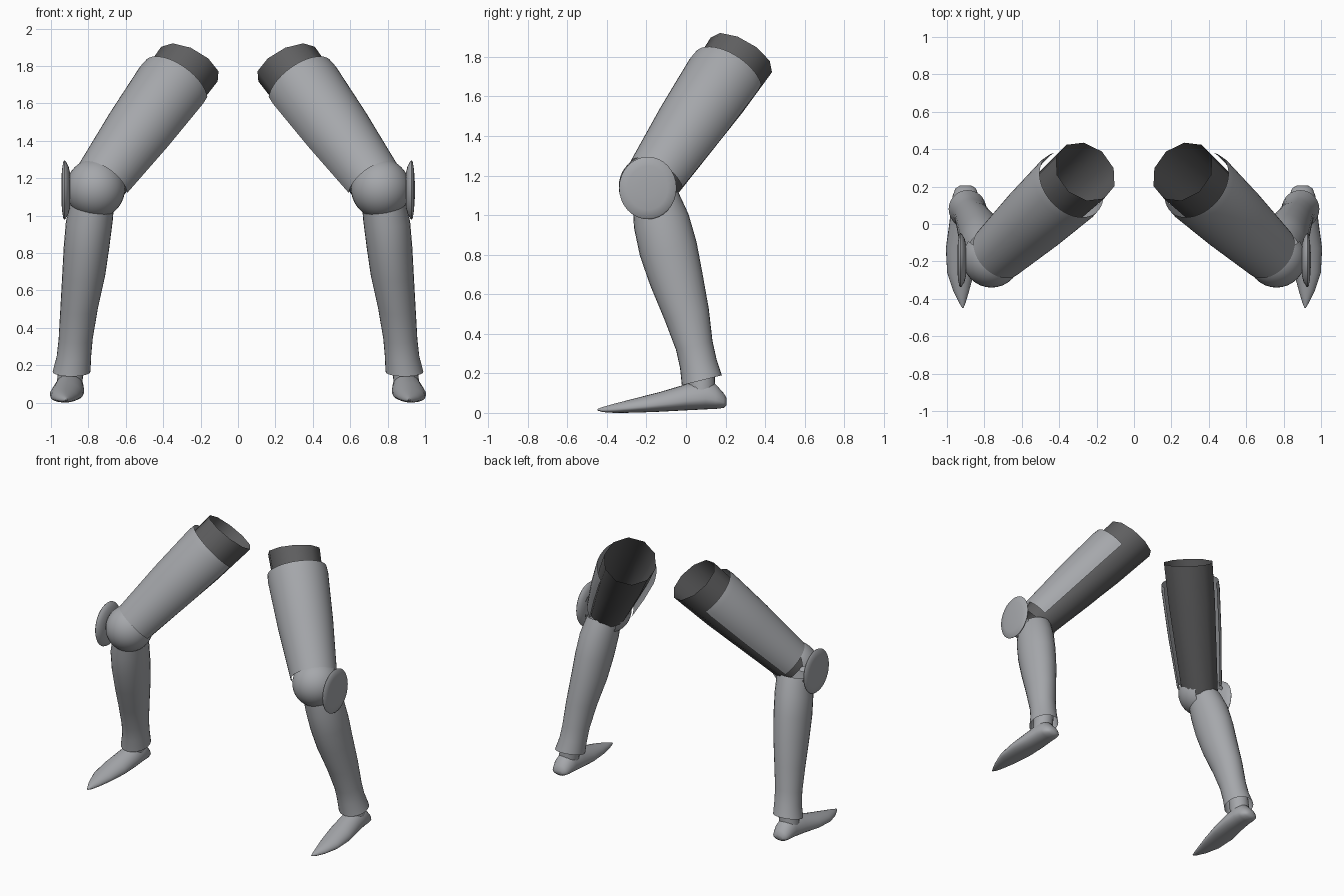
import bpy, bmesh, math
from mathutils import Vector

if "Cube" in bpy.data.objects:
    bpy.data.objects.remove(bpy.data.objects["Cube"])


def material(name, colour):
    m = bpy.data.materials.new(name)
    m.use_nodes = True
    m.diffuse_color = colour
    m.node_tree.nodes["Principled BSDF"].inputs["Base Color"].default_value = colour
    return m


STEEL = material("steel_grey", (0.38, 0.39, 0.41, 1))
DARK = material("dark_cloth", (0.115, 0.115, 0.118, 1))


def finish(bm, name, mat, side, angle=50):
    """Turn a bmesh built for the +x leg into an object on the given side."""
    for v in bm.verts:
        v.co.x *= side
    if side < 0:
        bmesh.ops.reverse_faces(bm, faces=bm.faces)
    mesh = bpy.data.meshes.new(name)
    bm.to_mesh(mesh)
    bm.free()
    mesh.materials.append(mat)
    ob = bpy.data.objects.new(name, mesh)
    bpy.context.collection.objects.link(ob)
    bpy.ops.object.select_all(action="DESELECT")
    ob.select_set(True)
    bpy.context.view_layer.objects.active = ob
    bpy.ops.object.shade_smooth_by_angle(angle=math.radians(angle))


def loft(rings, closed=True, caps=False):
    """Skin a list of equally sized point rings."""
    bm = bmesh.new()
    rows = [[bm.verts.new(p) for p in ring] for ring in rings]
    n = len(rows[0])
    for a, b in zip(rows, rows[1:]):
        for i in range(n if closed else n - 1):
            j = (i + 1) % n
            bm.faces.new((a[i], a[j], b[j], b[i]))
    if caps:
        bm.faces.new(rows[0])
        bm.faces.new(rows[-1])
    bmesh.ops.recalc_face_normals(bm, faces=bm.faces)
    # open shells: make the faces point away from the middle of the shell
    if not caps and sum((f.calc_center_median() - Vector(rings_centre(rings))).dot(f.normal)
                        for f in bm.faces) < 0:
        bmesh.ops.reverse_faces(bm, faces=bm.faces)
    return bm


def rings_centre(rings):
    pts = [Vector(p) for ring in rings for p in ring]
    return sum(pts, Vector()) / len(pts)


# Thigh axis and a frame whose first vector points at the open back of the plate
HIP = Vector((0.26, 0.28, 1.81))
KNEE = Vector((0.755, -0.18, 1.14))
AXIS = (KNEE - HIP).normalized()


def frame(axis):
    back = Vector((-0.5, 0.6, -0.6))
    back = (back - axis * back.dot(axis)).normalized()
    return back, axis.cross(back)


def arc(t, r, start, stop, n, axis=AXIS):
    u, v = frame(axis)
    c = HIP.lerp(KNEE, t)
    angles = [math.radians(start + (stop - start) * i / n) for i in range(n + 1)]
    return [c + r * (u * math.cos(a) + v * math.sin(a)) for a in angles]


def thigh(side, label):
    # faceted cloth tube, open at the hip
    cut = Vector((0.42, -0.46, -0.78)).normalized()
    rings = [arc(t, r, 0, 360, 10, ax)[:-1]
             for t, r, ax in ((0, 0.178, cut), (0.3, 0.17, AXIS), (1.0, 0.13, AXIS))]
    finish(loft(rings), label + "_thigh_cloth", DARK, side)
    # wrap-round plate
    rings = [arc(t, r, 64, 296, 28)
             for t, r in ((0.15, 0.2), (0.2, 0.204), (0.55, 0.187), (0.94, 0.157))]
    finish(loft(rings, closed=False), label + "_thigh_plate", STEEL, side)


def knee(side, label):
    # rounded cap, open behind
    bm = bmesh.new()
    bmesh.ops.create_uvsphere(bm, u_segments=32, v_segments=20, radius=1)
    for v in bm.verts:
        v.co = Vector((0.762 + 0.158 * v.co.x, -0.178 + 0.162 * v.co.y, 1.145 + 0.16 * v.co.z))
    rear = [v for v in bm.verts if v.co.y > -0.09]
    bmesh.ops.delete(bm, geom=rear, context="VERTS")
    finish(bm, label + "_knee_cap", STEEL, side)
    # oval guard on the outer side
    rings = []
    for x, s in ((0.897, 0.55), (0.906, 0.8), (0.922, 0.98), (0.928, 1.0),
                 (0.934, 0.96), (0.941, 0.7), (0.945, 0.3)):
        rings.append([(x, -0.193 + 0.145 * s * math.cos(a), 1.137 + 0.158 * s * math.sin(a))
                      for a in (math.tau * i / 32 for i in range(32))])
    finish(loft(rings, caps=True), label + "_knee_guard", STEEL, side)


def shin(side, label):
    # flared sleeve: centre x, centre y, height, half width, half depth
    profile = ((0.775, -0.155, 1.09, 0.115, 0.115),
               (0.795, -0.125, 0.97, 0.125, 0.138),
               (0.81, -0.09, 0.83, 0.122, 0.143),
               (0.825, -0.05, 0.68, 0.115, 0.132),
               (0.85, 0.003, 0.5, 0.1, 0.112),
               (0.868, 0.042, 0.34, 0.091, 0.092),
               (0.877, 0.062, 0.25, 0.092, 0.092),
               (0.89, 0.08, 0.165, 0.101, 0.101))
    rings = [[(x + rx * math.cos(a), y + ry * math.sin(a), z + 0.25 * ry * math.sin(a))
              for a in (math.tau * i / 28 for i in range(28))]
             for x, y, z, rx, ry in profile]
    finish(loft(rings), label + "_shin_plate", STEEL, side)


def foot(side, label):
    # pointed shoe: y, centre x, half width, top, bottom
    profile = ((0.206, 0.9, 0.03, 0.075, 0.04),
               (0.19, 0.9, 0.055, 0.1, 0.025),
               (0.15, 0.9, 0.07, 0.145, 0.02),
               (0.1, 0.9, 0.076, 0.168, 0.018),
               (0.0, 0.905, 0.083, 0.145, 0.013),
               (-0.13, 0.918, 0.088, 0.106, 0.006),
               (-0.26, 0.927, 0.072, 0.073, 0.001),
               (-0.36, 0.924, 0.042, 0.047, 0.0),
               (-0.42, 0.918, 0.018, 0.03, 0.004),
               (-0.448, 0.915, 0.004, 0.02, 0.012))
    rings = []
    for y, x, w, top, low in profile:
        ring = []
        for i in range(24):
            a = math.tau * i / 24
            s = math.sin(a)
            z = low + (top - low) * (0.35 + (0.65 if s > 0 else 0.35) * s)
            ring.append((x + w * math.cos(a), y, z))
        rings.append(ring)
    finish(loft(rings, caps=True), label + "_shoe", STEEL, side)
    # ankle inside the hem of the sleeve
    rings = [[(x + r * math.cos(a), y + r * math.sin(a), z)
              for a in (math.tau * i / 20 for i in range(20))]
             for x, y, z, r in ((0.9, 0.08, 0.11, 0.068), (0.887, 0.075, 0.24, 0.07))]
    finish(loft(rings), label + "_ankle", STEEL, side)


for side, label in ((1, "left"), (-1, "right")):
    thigh(side, label)
    knee(side, label)
    shin(side, label)
    foot(side, label)
